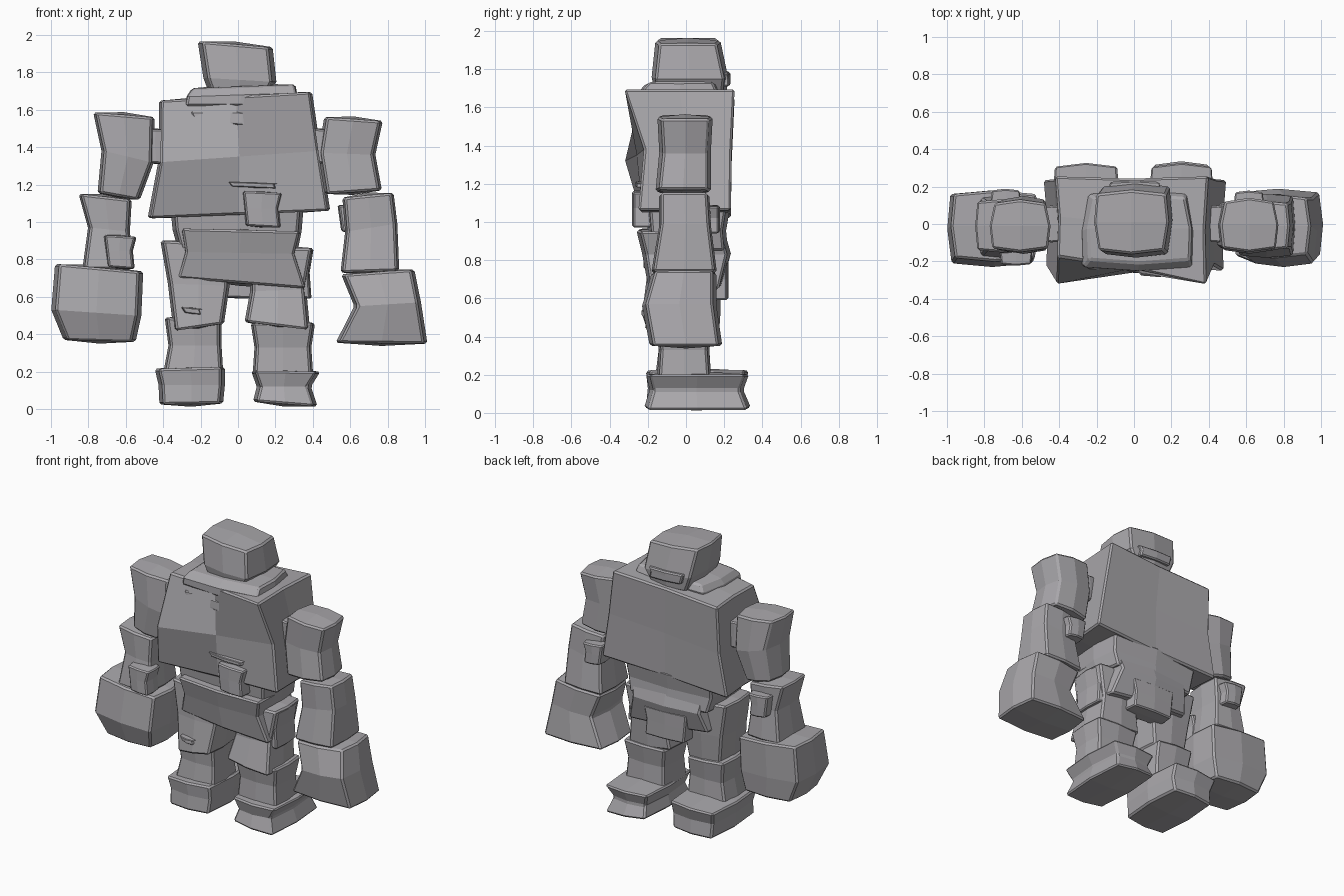
import bpy, bmesh
from mathutils import Vector

stone = bpy.data.materials.new("grey stone")
stone.diffuse_color = (0.40, 0.39, 0.41, 1)


def block(name, bottom, mid, top, depth, skew=(0, 0, 0), bulge=0.02, crown=0.015, taper=1.0, bevel=0.011):
    """Rough hewn stone from three levels, each (left x, left z, right x, right z).
    depth gives (front y, back y) per level, skew shifts the right front corner,
    taper scales the width at the back, bulge and crown push out the face centres."""
    bm = bmesh.new()
    rings = []
    for (xl, zl, xr, zr), (f, b), s in zip((bottom, mid, top), depth, skew):
        c = (xl + xr) / 2
        fl, fr = Vector((xl, f - s / 2, zl)), Vector((xr, f + s / 2, zr))
        bl, br = Vector((c + (xl - c) * taper, b, zl)), Vector((c + (xr - c) * taper, b, zr))
        pts = []
        out = (Vector((0, -1, 0)), Vector((1, 0, 0)), Vector((0, 1, 0)), Vector((-1, 0, 0)))
        corners = (fl, fr, br, bl)
        for i in range(4):
            p, q = corners[i], corners[(i + 1) % 4]
            pts += [p, (p + q) / 2 + out[i] * bulge]
        rings.append([bm.verts.new(p) for p in pts])
    for lo, hi in zip(rings, rings[1:]):
        for i in range(8):
            j = (i + 1) % 8
            bm.faces.new((lo[i], lo[j], hi[j], hi[i]))
    for ring, up in ((rings[0], -crown), (rings[2], crown)):
        centre = sum((v.co for v in ring), Vector()) / 8
        cv = bm.verts.new(centre + Vector((0, 0, up)))
        for i in range(1, 8, 2):
            bm.faces.new((ring[i], ring[(i + 1) % 8], ring[(i + 2) % 8], cv))
    bmesh.ops.recalc_face_normals(bm, faces=bm.faces)
    me = bpy.data.meshes.new(name)
    bm.to_mesh(me)
    bm.free()
    me.materials.append(stone)
    ob = bpy.data.objects.new(name, me)
    bpy.context.collection.objects.link(ob)
    mod = ob.modifiers.new("chipped edges", 'BEVEL')
    mod.width, mod.segments = bevel, 1
    mod.limit_method, mod.angle_limit = 'ANGLE', 0.75
    return ob


def slab(name, x, y, z, lean=0.02, bevel=0.008):
    """Small stone chunk given by its x, y and z ranges."""
    m = (z[0] + z[1]) / 2
    return block(name, (x[0] + lean, z[0], x[1], z[0] - lean / 2), (x[0] + lean / 2, m, x[1] - lean / 2, m),
                 (x[0], z[1], x[1] + lean / 2, z[1] - lean / 2), (y, y, y), bulge=0.008, crown=0.005, bevel=bevel)


# head and collar
block("head", (-0.12, 1.66, 0.13, 1.66), (-0.16, 1.77, 0.18, 1.75), (-0.19, 1.965, 0.16, 1.935),
      ((-0.14, 0.19), (-0.16, 0.20), (-0.14, 0.16)), taper=1.06)
slab("brow_stone", (-0.13, 0.13), (0.12, 0.225), (1.72, 1.79))
block("collar", (-0.28, 1.62, 0.29, 1.62), (-0.27, 1.67, 0.31, 1.69), (-0.24, 1.715, 0.30, 1.735),
      ((-0.23, 0.15), (-0.23, 0.16), (-0.19, 0.14)), taper=0.9)

# torso with chips on its front
block("torso", (-0.47, 1.02, 0.48, 1.06), (-0.415, 1.32, 0.43, 1.38), (-0.41, 1.65, 0.385, 1.695),
      ((-0.24, 0.235), (-0.27, 0.24), (-0.25, 0.255)), skew=(-0.02, 0.10, -0.15),
      bulge=-0.012, taper=1.03)
block("chest_chip", (-0.05, 1.52, 0.26, 1.46), (-0.23, 1.54, 0.27, 1.51), (-0.25, 1.59, 0.29, 1.585),
      ((-0.22, -0.1), (-0.245, -0.1), (-0.24, -0.1)), bulge=0.01, bevel=0.006)
slab("belly_chip", (-0.05, 0.20), (-0.258, -0.1), (1.19, 1.215), bevel=0.004)
slab("buckle_stone", (0.03, 0.22), (-0.275, -0.12), (0.98, 1.165))
for side, s in (("left", -1), ("right", 1)):
    slab(side + "_shoulder_joint", sorted((s * 0.36, s * 0.53)), (-0.09, 0.09), (1.32, 1.50))

# waist and pelvis
block("waist", (-0.30, 0.85, 0.30, 0.85), (-0.33, 0.96, 0.32, 0.95), (-0.34, 1.07, 0.33, 1.07),
      ((-0.17, 0.20), (-0.18, 0.19), (-0.19, 0.21)))
block("pelvis", (-0.32, 0.70, 0.36, 0.645), (-0.28, 0.84, 0.30, 0.83), (-0.30, 0.965, 0.33, 0.95),
      ((-0.18, 0.17), (-0.21, 0.215), (-0.24, 0.18)), taper=0.9)
slab("tail_stone", (-0.15, 0.17), (0.08, 0.215), (0.60, 0.80))

# arms: the two sides are hewn differently
block("left_upper_arm", (-0.735, 1.155, -0.54, 1.12), (-0.715, 1.38, -0.465, 1.32), (-0.76, 1.585, -0.46, 1.56),
      ((-0.12, 0.11), (-0.14, 0.13), (-0.13, 0.11)), taper=0.92)
block("left_forearm", (-0.82, 0.75, -0.57, 0.75), (-0.79, 0.97, -0.59, 0.95), (-0.84, 1.15, -0.58, 1.12),
      ((-0.17, 0.14), (-0.14, 0.12), (-0.14, 0.12)), bulge=0.012)
slab("left_wrist_stone", (-0.71, -0.56), (-0.215, -0.08), (0.76, 0.93))
slab("left_elbow_stone", (-0.76, -0.62), (0.06, 0.18), (0.93, 1.08))
block("left_hand", (-0.91, 0.37, -0.57, 0.36), (-0.975, 0.53, -0.54, 0.50), (-0.955, 0.775, -0.53, 0.735),
      ((-0.16, 0.15), (-0.21, 0.16), (-0.18, 0.16)), taper=1.03)
block("right_upper_arm", (0.48, 1.15, 0.755, 1.17), (0.445, 1.37, 0.72, 1.36), (0.475, 1.56, 0.76, 1.54),
      ((-0.14, 0.11), (-0.12, 0.11), (-0.13, 0.12)), taper=0.92)
block("right_forearm", (0.56, 0.73, 0.85, 0.74), (0.585, 0.95, 0.84, 0.99), (0.57, 1.13, 0.82, 1.155),
      ((-0.17, 0.15), (-0.13, 0.12), (-0.13, 0.11)), bulge=0.012)
slab("right_elbow_stone", (0.54, 0.68), (0.04, 0.17), (0.95, 1.09))
block("right_hand", (0.54, 0.355, 0.995, 0.35), (0.64, 0.55, 0.96, 0.57), (0.57, 0.72, 0.925, 0.745),
      ((-0.17, 0.17), (-0.21, 0.14), (-0.16, 0.14)), taper=0.98)

# legs
block("left_thigh", (-0.33, 0.42, -0.09, 0.455), (-0.36, 0.67, -0.06, 0.66), (-0.40, 0.90, -0.08, 0.88),
      ((-0.20, 0.10), (-0.17, 0.12), (-0.16, 0.13)), bulge=0.015)
slab("left_knee_chip", (-0.30, -0.20), (-0.225, -0.10), (0.515, 0.545), bevel=0.004)
block("left_shin", (-0.39, 0.18, -0.09, 0.18), (-0.36, 0.34, -0.10, 0.34), (-0.38, 0.49, -0.10, 0.47),
      ((-0.15, 0.12), (-0.13, 0.11), (-0.14, 0.13)), bulge=0.012)
block("left_foot", (-0.40, 0.025, -0.10, 0.03), (-0.405, 0.13, -0.09, 0.13), (-0.425, 0.215, -0.09, 0.225),
      ((-0.19, 0.29), (-0.18, 0.28), (-0.19, 0.31)))
block("right_thigh", (0.05, 0.465, 0.37, 0.425), (0.08, 0.63, 0.35, 0.64), (0.08, 0.86, 0.39, 0.86),
      ((-0.20, 0.11), (-0.15, 0.12), (-0.14, 0.13)), bulge=0.015)
slab("right_hip_stone", (0.30, 0.385), (-0.12, 0.10), (0.60, 0.86))
block("right_shin", (0.09, 0.18, 0.39, 0.18), (0.10, 0.33, 0.38, 0.33), (0.08, 0.46, 0.40, 0.46),
      ((-0.14, 0.12), (-0.13, 0.11), (-0.15, 0.13)), bulge=0.012)
block("right_foot", (0.10, 0.04, 0.405, 0.015), (0.12, 0.12, 0.37, 0.12), (0.09, 0.205, 0.42, 0.20),
      ((-0.20, 0.32), (-0.17, 0.28), (-0.19, 0.31)))
